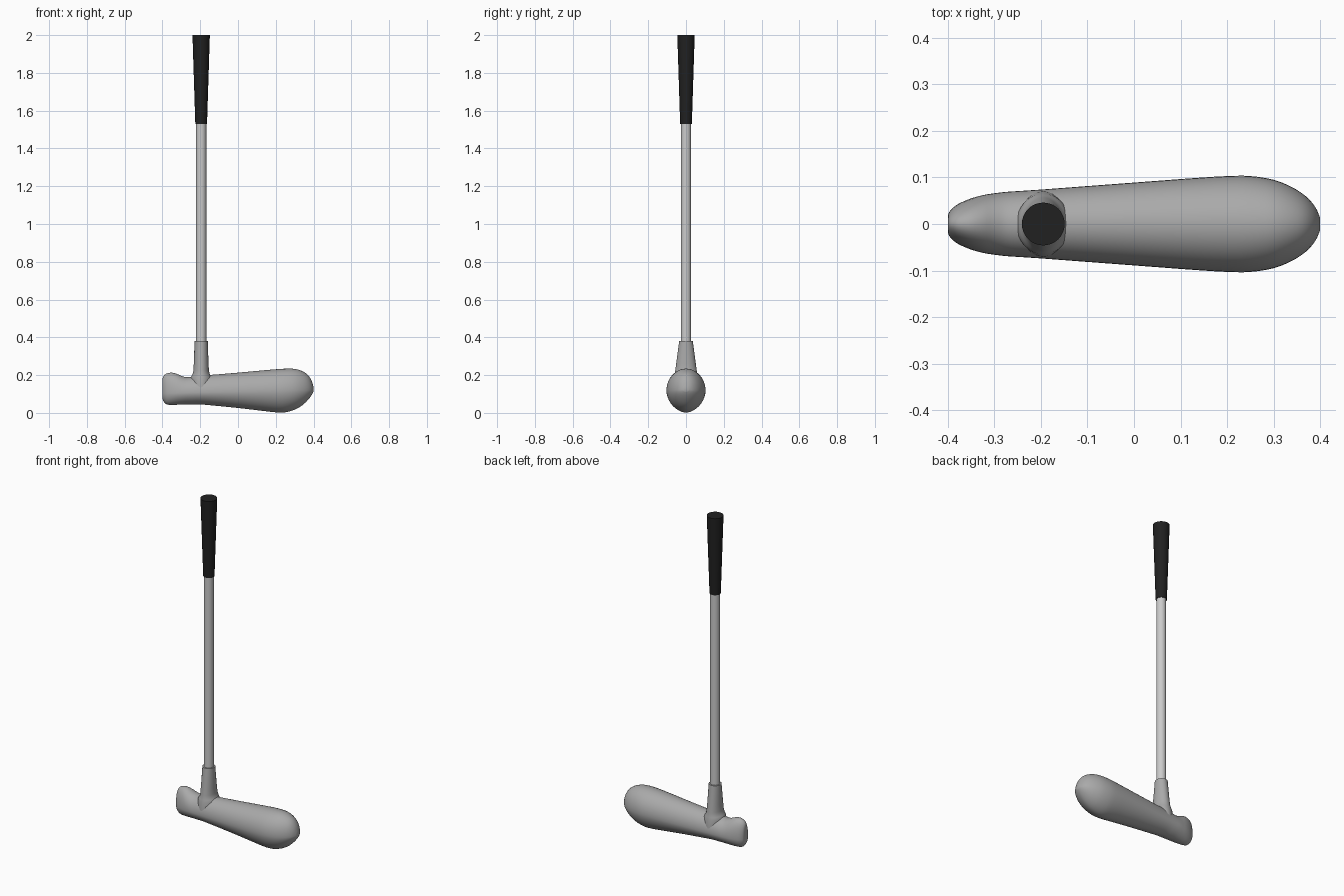
import bpy, bmesh
from math import sin, cos, pi, copysign

if "Cube" in bpy.data.objects:
    bpy.data.objects.remove(bpy.data.objects["Cube"])


def material(name, c):
    m = bpy.data.materials.new(name)
    m.diffuse_color = (c, c, c, 1)
    m.use_nodes = True
    m.node_tree.nodes["Principled BSDF"].inputs["Base Color"].default_value = m.diffuse_color
    return m


def loft(name, rings, mat, angle=0.7):
    """Skin a list of equal-length rings and cap both ends."""
    bm = bmesh.new()
    loops = [[bm.verts.new(p) for p in r] for r in rings]
    n = len(loops[0])
    for a, b in zip(loops, loops[1:]):
        for i in range(n):
            j = (i + 1) % n
            bm.faces.new((a[i], a[j], b[j], b[i]))
    bm.faces.new(loops[0])
    bm.faces.new(loops[-1])
    bmesh.ops.recalc_face_normals(bm, faces=bm.faces)
    me = bpy.data.meshes.new(name)
    bm.to_mesh(me)
    bm.free()
    ob = bpy.data.objects.new(name, me)
    bpy.context.collection.objects.link(ob)
    me.materials.append(mat)
    bpy.ops.object.select_all(action='DESELECT')
    ob.select_set(True)
    bpy.context.view_layer.objects.active = ob
    bpy.ops.object.shade_smooth_by_angle(angle=angle)
    return ob


def smooth_rows(rows, steps=3):
    """Catmull-Rom interpolation between the given stations."""
    out = []
    for k in range(len(rows) - 1):
        p0, p1 = rows[max(k - 1, 0)], rows[k]
        p2, p3 = rows[k + 1], rows[min(k + 2, len(rows) - 1)]
        for s in range(steps):
            t = s / steps
            out.append([b + 0.5 * t * (c - a + t * (2*a - 5*b + 4*c - d + t * (3*(b - c) + d - a)))
                        for a, b, c, d in zip(p0, p1, p2, p3)])
    return out + [rows[-1]]


def head_ring(x, w, bottom, top, n=40):
    mid = 0.112 + 0.022 * x
    pts = []
    for i in range(n):
        a = 2 * pi * i / n
        # underside is slightly more pointed than the top
        e = 1.0 if sin(a) >= 0 else 1.1
        y = copysign(abs(cos(a)) ** e, cos(a)) * w
        s = copysign(abs(sin(a)) ** e, sin(a))
        pts.append((x, y, mid + s * ((top - mid) if s >= 0 else (mid - bottom))))
    return pts


def upright_ring(z, rx, ry, n=32):
    return [(-0.195 + rx * cos(2*pi*i/n), ry * sin(2*pi*i/n), z) for i in range(n)]


head_mat = material("head_grey", 0.4)
shaft_mat = material("shaft_grey", 0.6)
grip_mat = material("grip_black", 0.015)

# Head stations: x, half width, bottom, top
stations = [
    (-0.400, 0.018, 0.078, 0.175), (-0.397, 0.026, 0.066, 0.190),
    (-0.388, 0.036, 0.053, 0.202), (-0.374, 0.045, 0.044, 0.210),
    (-0.350, 0.055, 0.042, 0.213), (-0.325, 0.062, 0.043, 0.207),
    (-0.300, 0.066, 0.044, 0.196), (-0.275, 0.069, 0.045, 0.189),
    (-0.245, 0.071, 0.045, 0.191), (-0.200, 0.074, 0.045, 0.197),
    (-0.120, 0.080, 0.038, 0.203), (0.000, 0.089, 0.026, 0.213),
    (0.120, 0.098, 0.012, 0.224), (0.200, 0.103, 0.003, 0.231),
    (0.250, 0.103, 0.003, 0.234), (0.300, 0.095, 0.017, 0.233),
    (0.340, 0.079, 0.040, 0.221), (0.370, 0.059, 0.068, 0.201),
    (0.390, 0.036, 0.094, 0.170), (0.400, 0.013, 0.113, 0.135),
]
loft("putter_head", [head_ring(*r) for r in smooth_rows(stations)], head_mat)

# Hosel: tapered oval neck flaring into the head
neck = [(0.12, 0.050, 0.072), (0.15, 0.054, 0.070), (0.185, 0.058, 0.065),
        (0.198, 0.050, 0.062), (0.210, 0.044, 0.059), (0.225, 0.041, 0.057),
        (0.26, 0.039, 0.052), (0.38, 0.035, 0.036)]
loft("hosel", [upright_ring(*r) for r in neck], head_mat)

# Shaft and grip
loft("shaft", [upright_ring(z, 0.027, 0.027) for z in (0.36, 1.56)], shaft_mat)
loft("grip", [upright_ring(z, r, r) for z, r in ((1.53, 0.031), (2.0, 0.046))], grip_mat)
